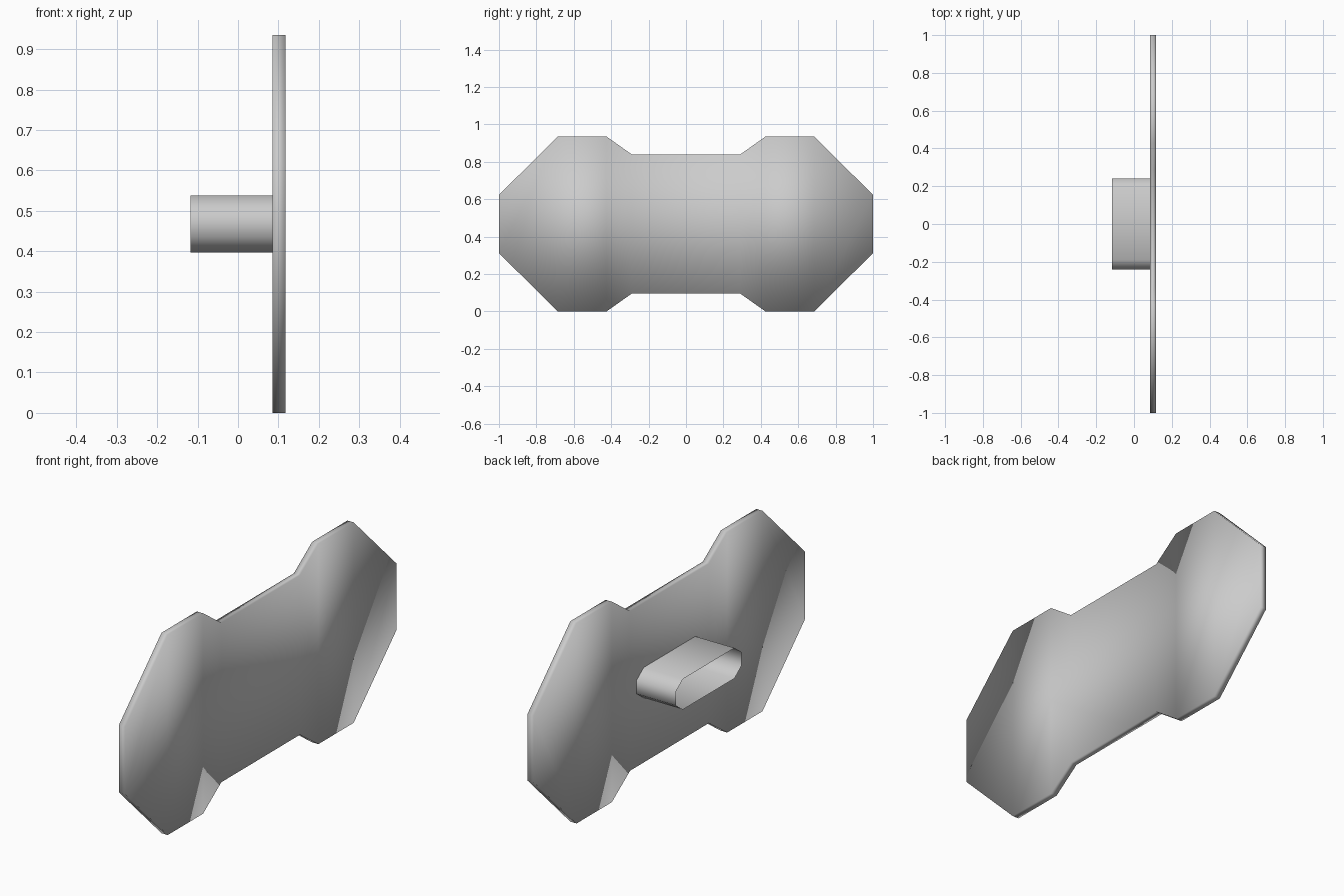
import bpy
import bmesh

cube = bpy.data.objects.get("Cube")
if cube:
    bpy.data.objects.remove(cube, do_unlink=True)

MID_Z = 0.4675

grey = bpy.data.materials.new("plain grey")
grey.use_nodes = True
colour = (0.6, 0.6, 0.6, 1.0)
grey.diffuse_color = colour
grey.node_tree.nodes["Principled BSDF"].inputs["Base Color"].default_value = colour


def finish(name, bm):
    """Turn the bmesh into a fully smooth shaded object."""
    for face in bm.faces:
        face.smooth = True
    mesh = bpy.data.meshes.new(name)
    bm.to_mesh(mesh)
    bm.free()
    mesh.materials.append(grey)
    obj = bpy.data.objects.new(name, mesh)
    bpy.context.collection.objects.link(obj)
    return obj


def mirrored(half):
    """Mirror (y, half height) stations to the -y side."""
    return [(-y, h) for y, h in half] + half[::-1]


# Flat plate: strips between stations along y, given thickness along x
def build_plate(name, half, x0, x1):
    bm = bmesh.new()
    pairs = [[bm.verts.new((x0, y, MID_Z + s * h)) for s in (-1, 1)]
             for y, h in mirrored(half)]
    for (a, b), (c, d) in zip(pairs, pairs[1:]):
        bm.faces.new((a, b, d, c))
    extruded = bmesh.ops.extrude_face_region(bm, geom=bm.faces[:],
                                             use_keep_orig=True)["geom"]
    verts = [g for g in extruded if isinstance(g, bmesh.types.BMVert)]
    bmesh.ops.translate(bm, verts=verts, vec=(x1 - x0, 0, 0))
    bmesh.ops.recalc_face_normals(bm, faces=bm.faces[:])
    return finish(name, bm)


# Open tube: long octagon swept along x, without end caps
def build_tube(name, half, x0, x1):
    stations = mirrored(half)
    outline = [(y, -h) for y, h in stations] + [(y, h) for y, h in stations[::-1]]
    bm = bmesh.new()
    rings = [[bm.verts.new((x, y, MID_Z + z)) for y, z in outline]
             for x in (x0, x1)]
    near, far = rings
    for i in range(len(outline)):
        j = (i + 1) % len(outline)
        bm.faces.new((near[i], near[j], far[j], far[i]))
    return finish(name, bm)


build_plate("face_plate",
            [(1.0, 0.156), (0.685, 0.4675), (0.425, 0.4675), (0.29, 0.372)],
            0.085, 0.117)
build_tube("mounting_sleeve", [(0.242, 0.032), (0.19, 0.071)], -0.117, 0.085)
